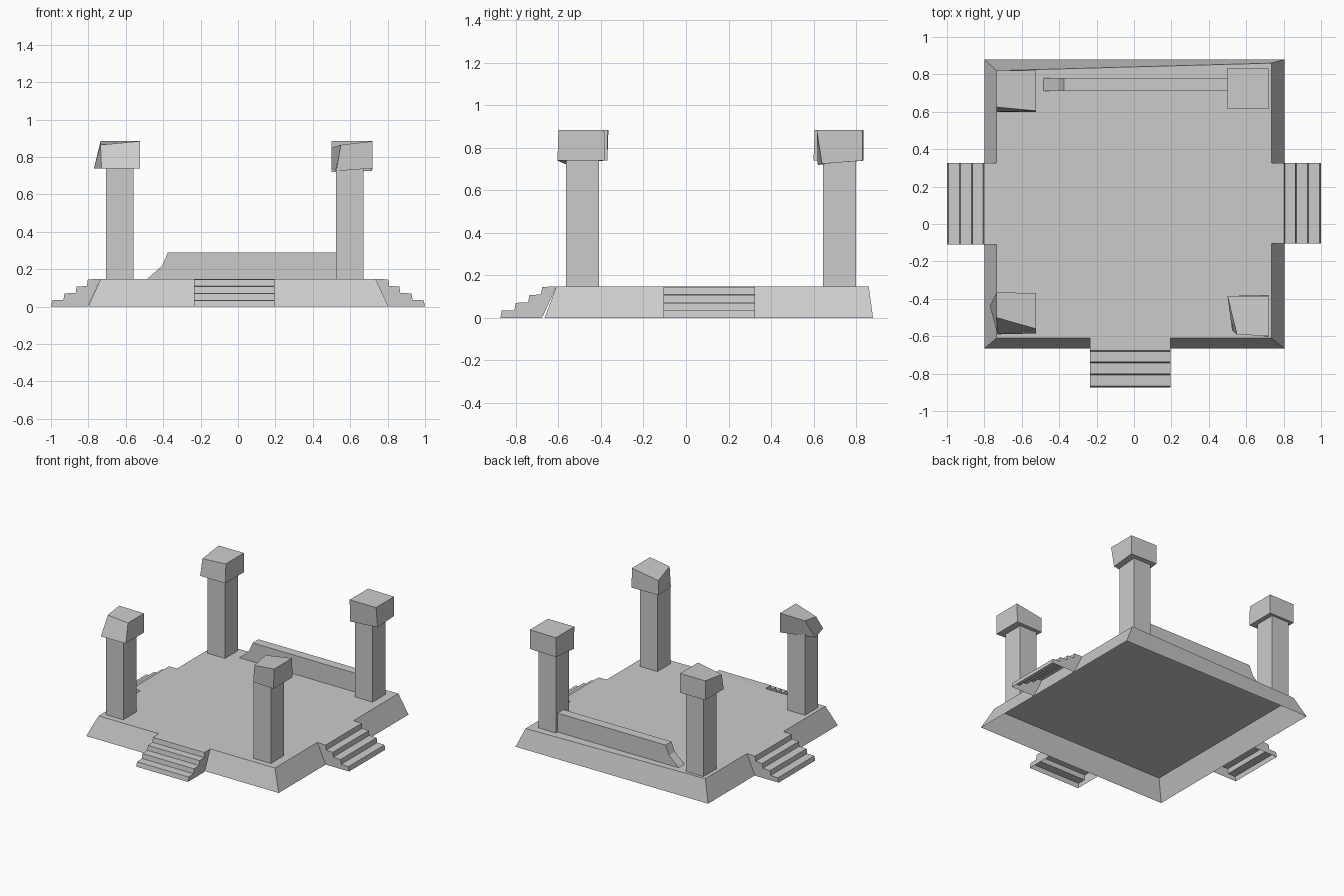
import bpy, bmesh
from mathutils import Vector

if "Cube" in bpy.data.objects:
    bpy.data.objects.remove(bpy.data.objects["Cube"])

TOP = 0.148  # height of the platform deck


def make(name, verts, faces):
    bm = bmesh.new()
    vs = [bm.verts.new(v) for v in verts]
    for f in faces:
        bm.faces.new([vs[i] for i in f])
    bmesh.ops.recalc_face_normals(bm, faces=bm.faces)
    me = bpy.data.meshes.new(name)
    bm.to_mesh(me)
    bm.free()
    ob = bpy.data.objects.new(name, me)
    bpy.context.collection.objects.link(ob)
    return ob


SIDES = [(i, (i + 1) % 4, (i + 1) % 4 + 4, i + 4) for i in range(4)]
LID, FLOOR = (4, 5, 6, 7), (3, 2, 1, 0)


def block(name, bottom, top, closed=True):
    return make(name, bottom + top, SIDES + [LID] + ([FLOOR] if closed else []))


def rect(x0, x1, y0, y1, z):
    return [(x0, y0, z), (x1, y0, z), (x1, y1, z), (x0, y1, z)]


# Platform: sloped sides, hollow underneath
block("platform", rect(-0.80, 0.805, -0.665, 0.88, 0),
      [(-0.735, -0.61, TOP), (0.735, -0.61, TOP), (0.735, 0.86, TOP), (-0.735, 0.82, TOP)],
      closed=False)


# Stairs: stepped strip with side panels, hollow underneath
def stairs(name, out, inner, rim, a, b):
    prof = [(rim, 0), (inner, TOP), (rim, 0.146), (rim + 0.005, 0.110), (rim + 0.06, 0.108),
            (rim + 0.065, 0.073), (rim + 0.125, 0.071), (rim + 0.13, 0.036),
            (rim + 0.19, 0.034), (rim + 0.197, 0)]
    out = Vector(out)
    along = Vector((abs(out.y), abs(out.x), 0))
    n = len(prof)
    verts = [out * d + along * s + Vector((0, 0, z)) for s in (a, b) for d, z in prof]
    faces = [(i, i + 1, i + 1 + n, i + n) for i in range(1, n - 1)]
    faces += [tuple(range(n)), tuple(range(2 * n - 1, n - 1, -1))]
    make(name, verts, faces)


stairs("left_stairs", (-1, 0, 0), 0.735, 0.803, -0.11, 0.325)
stairs("right_stairs", (1, 0, 0), 0.735, 0.803, -0.105, 0.325)
stairs("front_stairs", (0, -1, 0), 0.61, 0.677, -0.235, 0.195)

# Pillars
for side, x0, x1 in (("left", -0.705, -0.56), ("right", 0.525, 0.67)):
    for end, y0, y1 in (("front", -0.565, -0.41), ("back", 0.645, 0.80)):
        block(f"{end}_{side}_pillar", rect(x0, x1, y0, y1, TOP), rect(x0, x1, y0, y1, 0.76))

# Chipped capitals, each a slightly skewed block
block("front_left_capital",
      [(-0.73, -0.59, 0.74), (-0.525, -0.585, 0.74), (-0.525, -0.37, 0.74), (-0.77, -0.44, 0.74)],
      [(-0.735, -0.50, 0.865), (-0.525, -0.56, 0.885), (-0.525, -0.37, 0.885), (-0.735, -0.365, 0.885)])
block("back_left_capital",
      [(-0.735, 0.60, 0.74), (-0.525, 0.60, 0.74), (-0.525, 0.82, 0.74), (-0.735, 0.82, 0.74)],
      [(-0.735, 0.625, 0.86), (-0.525, 0.605, 0.885), (-0.525, 0.82, 0.885), (-0.735, 0.82, 0.885)])
block("front_right_capital",
      [(0.525, -0.57, 0.725), (0.72, -0.605, 0.74), (0.72, -0.38, 0.74), (0.50, -0.385, 0.74)],
      [(0.55, -0.59, 0.865), (0.72, -0.60, 0.885), (0.72, -0.385, 0.885), (0.50, -0.385, 0.85)])
block("back_right_capital",
      [(0.50, 0.62, 0.72), (0.715, 0.64, 0.725), (0.72, 0.83, 0.74), (0.50, 0.835, 0.74)],
      [(0.50, 0.615, 0.885), (0.72, 0.615, 0.885), (0.72, 0.83, 0.885), (0.50, 0.835, 0.885)])

# Low broken wall along the back
prof = [(-0.485, TOP), (-0.405, 0.22), (-0.375, 0.29), (0.54, 0.29), (0.54, TOP)]
n = len(prof)
make("low_wall", [(x, y, z) for y in (0.71, 0.78) for x, z in prof],
     [tuple(range(n)), tuple(range(2 * n - 1, n - 1, -1))]
     + [(i, (i + 1) % n, (i + 1) % n + n, i + n) for i in range(n)])
